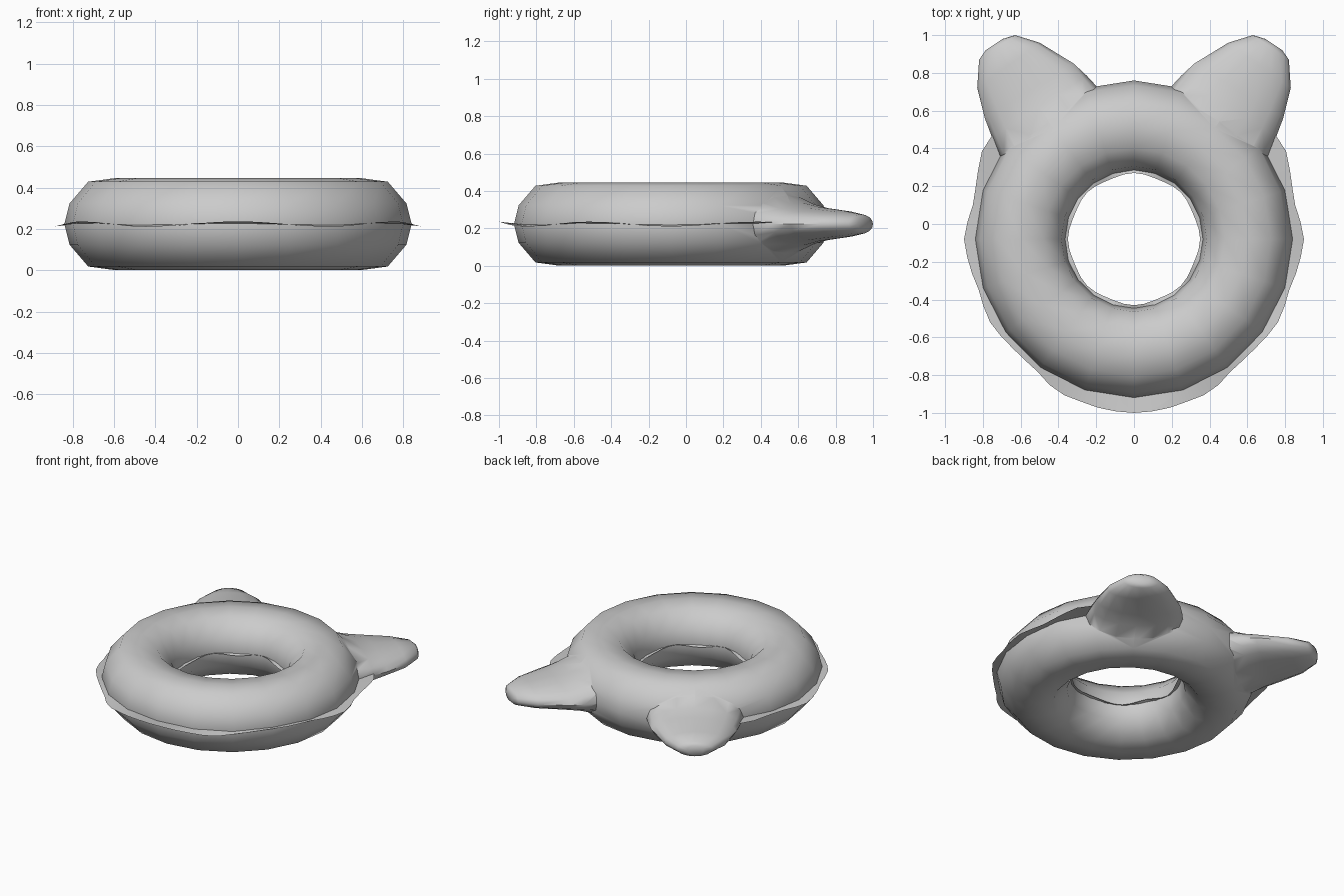
import bpy, bmesh, math
from mathutils import Vector

if "Cube" in bpy.data.objects:
    bpy.data.objects.remove(bpy.data.objects["Cube"])

CY, MID = -0.08, 0.223   # ring centre in y, mid height


def make(name, verts, faces):
    bm = bmesh.new()
    vs = [bm.verts.new(v) for v in verts]
    for f in faces:
        bm.faces.new([vs[i] for i in f])
    bmesh.ops.recalc_face_normals(bm, faces=bm.faces)
    me = bpy.data.meshes.new(name)
    bm.to_mesh(me)
    bm.free()
    ob = bpy.data.objects.new(name, me)
    bpy.context.collection.objects.link(ob)
    return ob


def smooth(ob, deg):
    bpy.ops.object.select_all(action='DESELECT')
    ob.select_set(True)
    bpy.context.view_layer.objects.active = ob
    bpy.ops.object.shade_smooth_by_angle(angle=math.radians(deg))


def polar(a, r, z):
    # angle measured from the front (-y)
    return (r * math.sin(a), CY - r * math.cos(a), z)


# inflated ring: 12-point section swept in 20 steps
half = [(0.24, 0), (0.215, 0.1), (0.125, 0.205), (0, 0.222), (-0.12, 0.205), (-0.215, 0.1), (-0.235, 0)]
section = half + [(x, -z) for x, z in half[-2:0:-1]]
N, M = 20, len(section)
verts = [polar(i * math.tau / N, 0.6 + x, MID + z) for i in range(N) for x, z in section]
faces = [(i * M + j, i * M + (j + 1) % M, (i + 1) % N * M + (j + 1) % M, (i + 1) % N * M + j)
         for i in range(N) for j in range(M)]
ring = make("swim_ring", verts, faces)

# ears: lens sections lofted from the ring to a rounded tip (outer edge, inner edge, half thickness)
stations = [((0.58, 0.22), (0.10, 0.56), 0.205),
            ((0.71, 0.36), (0.19, 0.72), 0.155),
            ((0.752, 0.46), (0.25, 0.785), 0.115),
            ((0.79, 0.56), (0.32, 0.85), 0.092),
            ((0.83, 0.72), (0.50, 0.96), 0.072),
            ((0.82, 0.87), (0.63, 1.0), 0.052),
            ((0.785, 0.92), (0.695, 0.98), 0.035)]
K = 16


def ear(name, side):
    vs = []
    for a, b, h in stations:
        a, b = Vector(a), Vector(b)
        for k in range(K):
            t = k * math.tau / K
            p = (a + b) / 2 + (a - b) / 2 * math.cos(t)
            vs.append((side * p.x, p.y, MID + h * math.sin(t)))
    n = len(stations)
    fs = [(i * K + k, i * K + (k + 1) % K, (i + 1) * K + (k + 1) % K, (i + 1) * K + k)
          for i in range(n - 1) for k in range(K)]
    fs += [tuple(range(K)), tuple(range((n - 1) * K, n * K))]
    return make(name, vs, fs)


# join the ears to the ring
for name, s in (("left_ear", -1), ("right_ear", 1)):
    e = ear(name, s)
    bpy.context.view_layer.objects.active = ring
    m = ring.modifiers.new("join", 'BOOLEAN')
    m.operation, m.solver, m.object = 'UNION', 'EXACT', e
    bpy.ops.object.modifier_apply(modifier="join")
    bpy.data.objects.remove(e)
smooth(ring, 50)

# wavy welded seam flange, radius by angle from the front
table = [(0, .92), (10, .915), (18, .905), (27, .905), (36, .868), (45, .86), (60, .88), (72, .865),
         (90, .90), (102, .872), (110, .885), (120, .93), (128, .93), (160, .84), (167, .865),
         (175, .916), (180, .92)]


def radius(deg):
    for (a, r), (b, q) in zip(table, table[1:]):
        if a <= deg <= b:
            return r + (q - r) * (deg - a) / (b - a)


def strip(name, degs, r_in, r_out, closed=False):
    vs = []
    for d in degs:
        a = math.radians(d)
        z = MID + 0.013 * math.cos(6 * a)
        vs += [polar(a, r_in(d), MID), polar(a, r_out(d), z)]
    n = len(degs)
    fs = [(2 * i, 2 * i + 1, (2 * i + 3) % (2 * n), (2 * i + 2) % (2 * n))
          for i in range(n if closed else n - 1)]
    smooth(make(name, vs, fs), 40)


outer = lambda d: radius(abs(d))
strip("outer_seam_front", range(-126, 127, 6), lambda d: 0.81, outer)
strip("outer_seam_back", range(-20, 21, 4), lambda d: 0.81, lambda d: radius(180 - abs(d)))
strip("inner_seam", range(0, 360, 9), lambda d: 0.375,
      lambda d: 0.345 + 0.005 * math.cos(math.radians(8 * d)), True)
